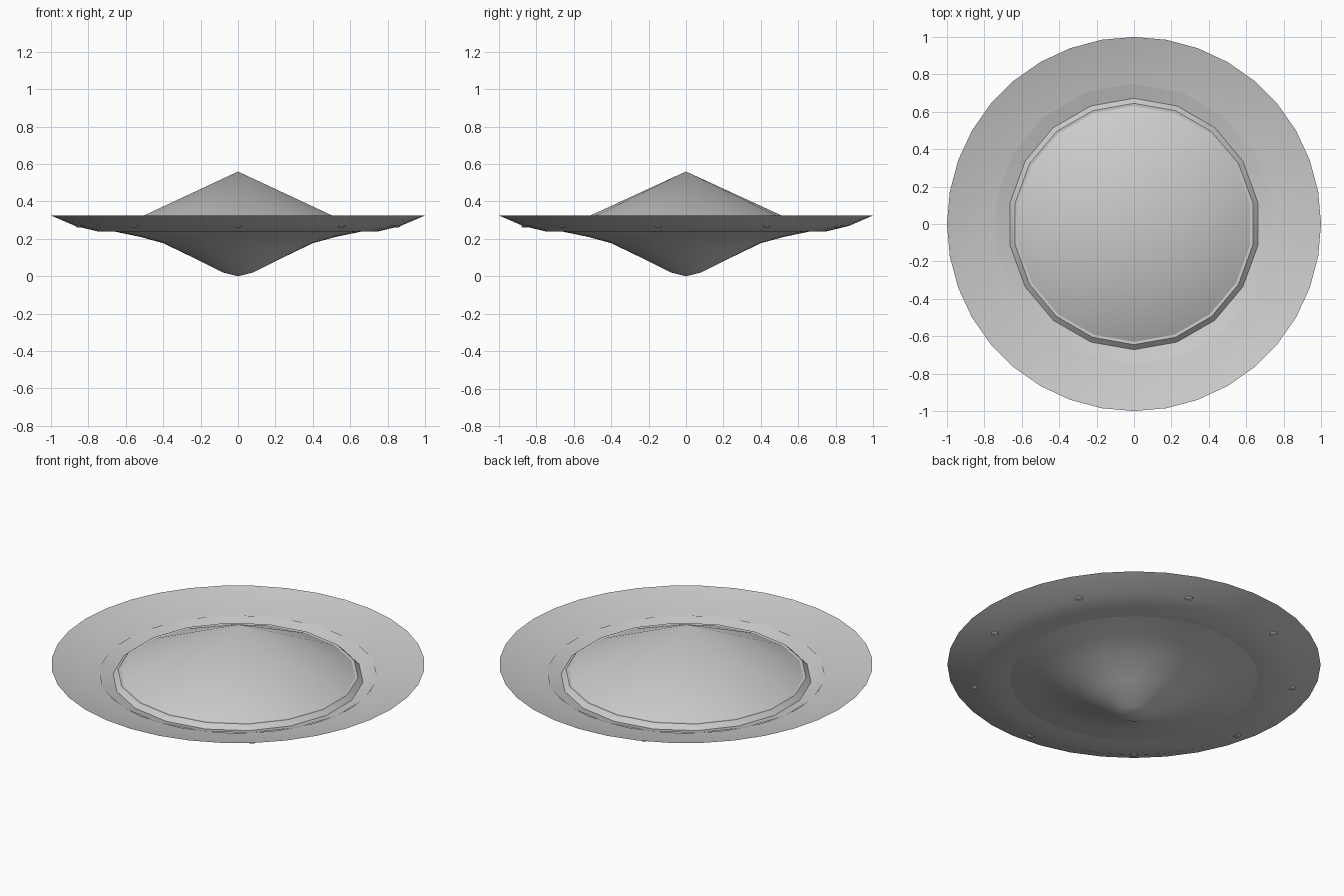
import bpy
from math import sin, cos, pi, radians

cube = bpy.data.objects.get("Cube")
if cube:
    bpy.data.objects.remove(cube)


def make_material(name, rgb):
    mat = bpy.data.materials.new(name)
    mat.use_nodes = True
    mat.diffuse_color = (*rgb, 1)
    mat.node_tree.nodes["Principled BSDF"].inputs["Base Color"].default_value = (*rgb, 1)
    return mat


hull_grey = make_material("hull_grey", (0.6, 0.6, 0.6))


def finish(obj, angle=30):
    bpy.ops.object.select_all(action="DESELECT")
    obj.select_set(True)
    bpy.context.view_layer.objects.active = obj
    bpy.ops.object.shade_smooth_by_angle(angle=radians(angle))


def lathe(name, profile, sides):
    """Spin (radius, height) points around z; zero radius makes a single tip."""
    verts, faces, rings = [], [], []
    for r, z in profile:
        count = sides if r > 0 else 1
        rings.append([len(verts) + i for i in range(count)])
        for i in range(count):
            a = 2 * pi * i / sides + pi / 2
            verts.append((r * cos(a), r * sin(a), z))
    for low, high in zip(rings, rings[1:]):
        for i in range(sides):
            j = (i + 1) % sides
            loop = [low[i % len(low)], low[j % len(low)],
                    high[j % len(high)], high[i % len(high)]]
            faces.append(list(dict.fromkeys(loop)))
    mesh = bpy.data.meshes.new(name)
    mesh.from_pydata(verts, [], faces)
    mesh.materials.append(hull_grey)
    obj = bpy.data.objects.new(name, mesh)
    bpy.context.collection.objects.link(obj)
    finish(obj)
    return obj


# Wide outer dish, underside to rim to upper surface
lathe("outer_dish", [(0.66, 0.24), (0.75, 0.24), (0.87, 0.269), (1, 0.325),
                     (0.87, 0.288), (0.738, 0.263)], 36)

# Sunken gutter and raised lip around the roof
lathe("roof_gutter", [(0.75, 0.268), (0.672, 0.245)], 18)
lathe("roof_lip", [(0.672, 0.245), (0.645, 0.271), (0.63, 0.27)], 18)

# Conical roof
lathe("cone_roof", [(0.63, 0.27), (0, 0.56)], 18)

# Flared belly tapering to a rounded tip
lathe("belly", [(0, 0), (0.08, 0.02), (0.24, 0.1), (0.4, 0.177),
                (0.52, 0.21), (0.67, 0.241)], 36)

# Nine small studs under the dish
for k in range(9):
    a = 2 * pi * k / 9 - pi / 2
    bpy.ops.mesh.primitive_uv_sphere_add(
        segments=12, ring_count=6, radius=0.022,
        location=(0.86 * cos(a), 0.86 * sin(a), 0.268))
    stud = bpy.context.object
    stud.name = f"underside_stud_{k + 1}"
    stud.scale.z = 0.35
    stud.data.materials.append(hull_grey)
    finish(stud, 60)
